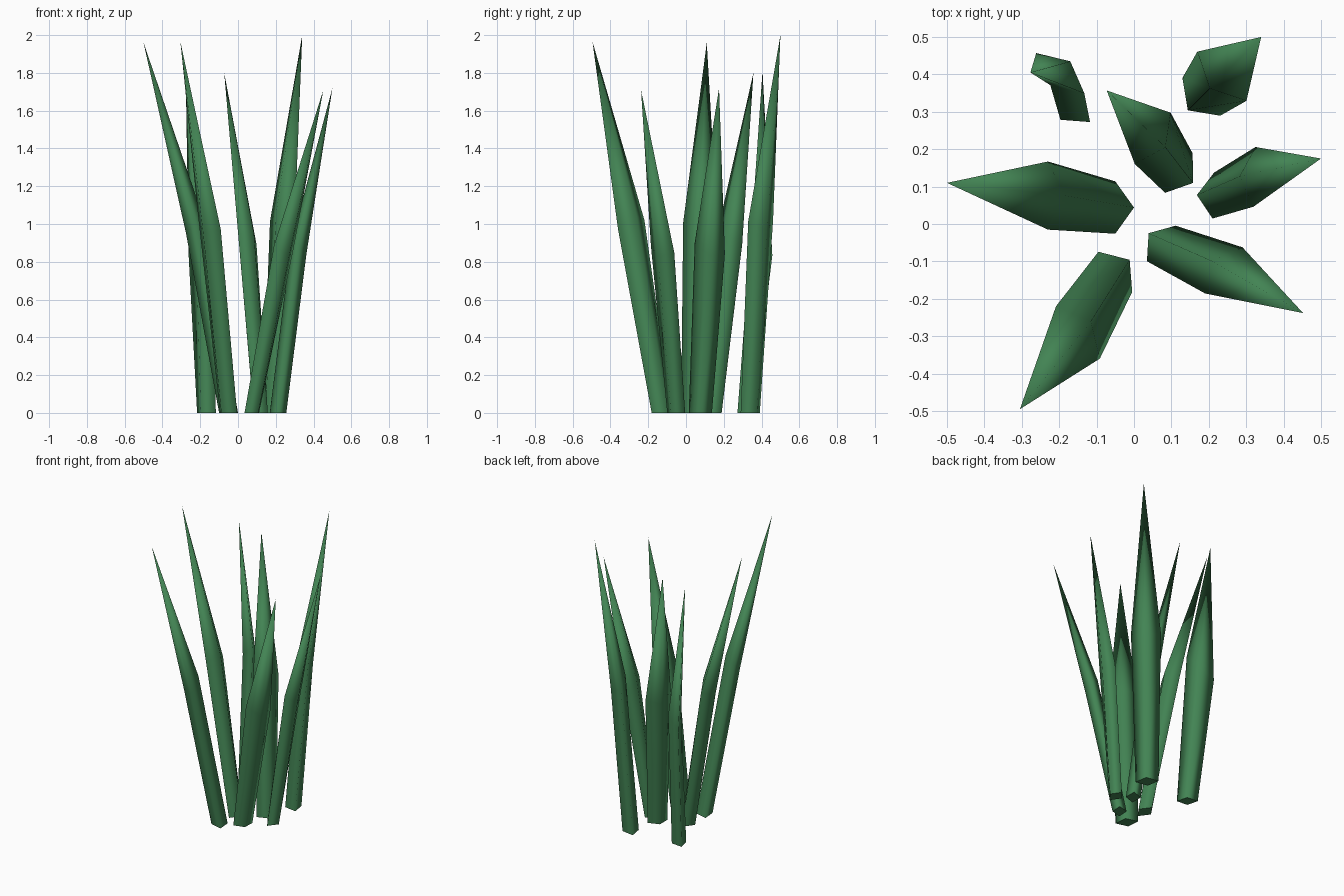
import bpy, bmesh
from math import radians
from mathutils import Vector, Matrix

if "Cube" in bpy.data.objects:
    bpy.data.objects.remove(bpy.data.objects["Cube"], do_unlink=True)

green = bpy.data.materials.new("leaf_green")
green.use_nodes = True
green.diffuse_color = (0.055, 0.23, 0.088, 1)
green.node_tree.nodes["Principled BSDF"].inputs["Base Color"].default_value = (0.055, 0.23, 0.088, 1)

FULL_HEIGHT = 1.96
RING_TILT = 1.0


def diamond(bm, centre, yaw, depth, width, lean=None):
    """Four-sided ring; lowered on the side the blade leans towards."""
    ring = []
    for d, w in ((depth, 0), (0, width), (-depth, 0), (0, -width)):
        offset = Matrix.Rotation(radians(yaw), 3, 'Z') @ Vector((d, w, 0))
        if lean is not None:
            offset.z = -RING_TILT * offset.dot(lean)
        ring.append(bm.verts.new(centre + offset))
    return ring


def blade(name, base, middle, tip, yaw):
    tip = Vector(tip)
    base = Vector((*base, 0))
    middle = Vector((*middle, tip.z * 0.507))
    lean = Vector((tip.x - base.x, tip.y - base.y, 0)).normalized()
    s = tip.z / FULL_HEIGHT
    bm = bmesh.new()
    low = diamond(bm, base, yaw, 0.05 * s, 0.07 * s)
    mid = diamond(bm, middle, yaw, 0.045 * s, 0.091 * s, lean)
    point = bm.verts.new(tip)
    for i in range(4):
        j = (i + 1) % 4
        bm.faces.new((low[i], low[j], mid[j], mid[i])).smooth = True
        bm.faces.new((mid[i], mid[j], point)).smooth = True
    # flat cut end with a sharp rim
    cap = bm.faces.new(low[::-1])
    for edge in cap.edges:
        edge.smooth = False
    mesh = bpy.data.meshes.new(name)
    bm.to_mesh(mesh)
    bm.free()
    mesh.materials.append(green)
    bpy.context.collection.objects.link(bpy.data.objects.new(name, mesh))


# base centre, middle centre, tip, facing angle
blade("right_blade", (-0.05, 0.044), (-0.23, 0.076), (-0.5, 0.11, 1.96), 180)
blade("front_right_blade", (-0.05, -0.128), (-0.15, -0.29), (-0.305, -0.495, 1.965), 220)
blade("centre_blade", (0.12, 0.136), (0.05, 0.229), (-0.073, 0.357, 1.8), 145)
blade("back_left_blade", (0.18, 0.34), (0.235, 0.395), (0.34, 0.5, 2.0), 45)
blade("left_blade", (0.212, 0.076), (0.322, 0.126), (0.5, 0.175, 1.72), -2)
blade("front_left_blade", (0.073, -0.052), (0.24, -0.124), (0.452, -0.238, 1.71), -39)
blade("back_right_blade", (-0.167, 0.314), (-0.197, 0.403), (-0.277, 0.405, 1.81), 50)
